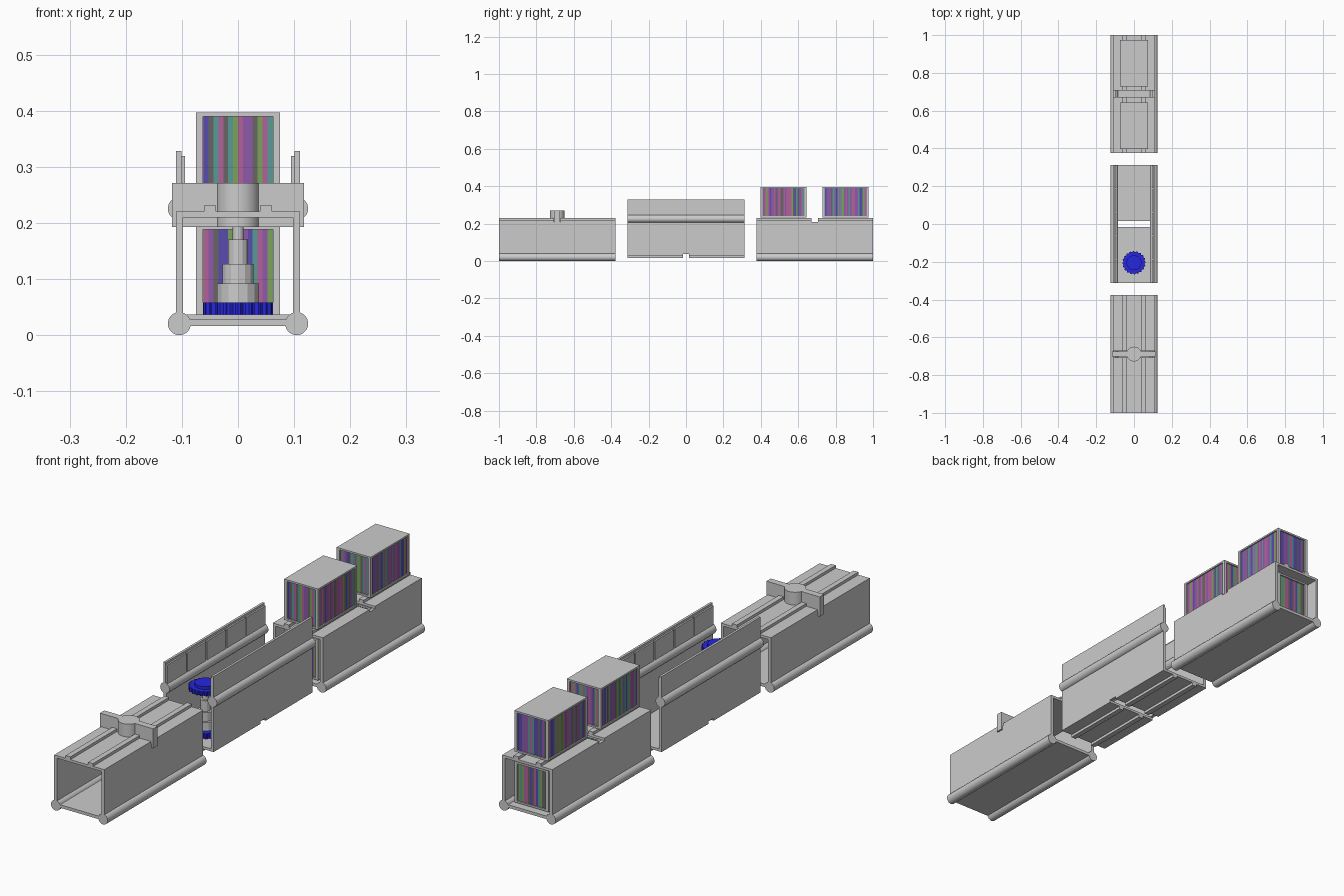
import bpy, bmesh, math, random
from mathutils import Matrix

if "Cube" in bpy.data.objects:
    bpy.data.objects.remove(bpy.data.objects["Cube"])

random.seed(4)


def material(name, rgb):
    m = bpy.data.materials.new(name)
    m.diffuse_color = (*rgb, 1)
    m.use_nodes = True
    m.node_tree.nodes["Principled BSDF"].inputs["Base Color"].default_value = m.diffuse_color
    return m


def finish(name, bm, mat=None, smooth=False):
    bmesh.ops.recalc_face_normals(bm, faces=bm.faces)
    me = bpy.data.meshes.new(name)
    bm.to_mesh(me)
    bm.free()
    ob = bpy.data.objects.new(name, me)
    bpy.context.collection.objects.link(ob)
    if mat:
        me.materials.append(mat)
    if smooth:
        bpy.ops.object.select_all(action='DESELECT')
        ob.select_set(True)
        bpy.context.view_layer.objects.active = ob
        bpy.ops.object.shade_smooth_by_angle()
    return ob


def box(name, x0, x1, y0, y1, z0, z1):
    bm = bmesh.new()
    m = Matrix.Translation(((x0 + x1) / 2, (y0 + y1) / 2, (z0 + z1) / 2))
    m = m @ Matrix.Diagonal((x1 - x0, y1 - y0, z1 - z0, 1))
    bmesh.ops.create_cube(bm, size=1, matrix=m)
    return finish(name, bm)


def prism(name, base, offset, mat=None):
    """Extrude a closed outline of 3D points along offset."""
    bm = bmesh.new()
    f = bm.faces.new([bm.verts.new(p) for p in base])
    r = bmesh.ops.extrude_face_region(bm, geom=[f], use_keep_orig=True)
    vs = [v for v in r['geom'] if isinstance(v, bmesh.types.BMVert)]
    bmesh.ops.translate(bm, verts=vs, vec=offset)
    return finish(name, bm, mat)


def cylinder(name, r, length, loc, axis='Z', sides=32, mat=None, smooth=True):
    bm = bmesh.new()
    m = Matrix.Translation(loc)
    if axis == 'Y':
        m = m @ Matrix.Rotation(math.pi / 2, 4, 'X')
    bmesh.ops.create_cone(bm, cap_ends=True, segments=sides, radius1=r, radius2=r, depth=length, matrix=m)
    return finish(name, bm, mat, smooth)


HALF, SLOT = 0.3115, 0.017


def hull(name, yc, flip=False):
    """Walls, edge tubes and a slotted, railed plate; flipped it becomes an open trough."""
    def zs(a, b):
        return (0.247 - b, 0.247 - a) if flip else (a, b)
    y0, y1 = yc - HALF, yc + HALF
    for s in (-1, 1):
        xa, xb = sorted((s * 0.098, s * 0.1105))
        box(name + "_wall", xa, xb, y0, y1, *zs(0.022, 0.21))
        z = 0.2255 if flip else 0.0205
        cylinder(name + "_edge_tube", 0.0205, 2 * HALF, (s * 0.1045, yc, z), 'Y')
        a, b = (y0, yc - SLOT) if s < 0 else (yc + SLOT, y1)
        box(name + "_plate", -0.1105, 0.1105, a, b, *zs(0.21, 0.22))
        for t in (-1, 1):
            box(name + "_rail", t * 0.05 - 0.0105, t * 0.05 + 0.0105, a, b, *zs(0.219, 0.231))


def floor(name, yc):
    half = [(0.105, 0.016), (0.1, 0.036), (0.093, 0.036), (0.085, 0.028)]
    outline = half + [(-x, z) for x, z in reversed(half)]
    prism(name, [(x, yc - HALF, z) for x, z in outline], (0, 2 * HALF, 0))


# Front section: closed tube with a locking crossbar and round hub
hull("front_hull", -0.6885)
floor("front_floor", -0.6885)
box("locking_crossbar", -0.1175, 0.1175, -0.702, -0.675, 0.193, 0.271)
cylinder("crossbar_hub", 0.039, 0.078, (0, -0.6885, 0.232))

# Middle section: open trough with raised side panels
hull("middle_hull", 0, flip=True)
for s in (-1, 1):
    xa, xb = sorted((s * 0.101, s * 0.1105))
    box("upper_side_panel", xa, xb, -HALF, HALF, 0.235, 0.328)
    xa, xb = sorted((s * 0.0945, s * 0.102))
    step = 2 * HALF / 5
    for i in range(5):
        y = -HALF + i * step
        box("inner_panel", xa, xb, y + 0.003, y + step - 0.003, 0.235, 0.319)

# Stepped mast with toothed blue base and top disc
blue = material("blue", (0.02, 0.02, 0.75))


def toothed_disc(name, z0, z1, teeth=20):
    pts = []
    for i in range(teeth * 4):
        r = 0.062 if i % 4 < 2 else 0.057
        a = math.tau * i / (teeth * 4)
        pts.append((r * math.cos(a), -0.205 + r * math.sin(a), z0))
    prism(name, pts, (0, 0, z1 - z0), blue)


toothed_disc("mast_base_disc", 0.036, 0.058)
for r, z0, z1 in [(0.038, 0.057, 0.092), (0.028, 0.092, 0.127), (0.0185, 0.127, 0.17), (0.0105, 0.17, 0.212)]:
    cylinder("mast_step", r, z1 - z0, (0, -0.205, (z0 + z1) / 2), sides=14, smooth=False)
toothed_disc("mast_top_disc", 0.208, 0.225)
cylinder("mast_cap", 0.04, 0.012, (0, -0.205, 0.23), sides=14, mat=blue, smooth=False)

# Rear section: closed tube holding two crates inside and two on the roof
hull("rear_hull", 0.6885)
floor("rear_floor", 0.6885)
stripes = [material("stripe_%d" % i, c) for i, c in enumerate([
    (0.27, 0.1, 0.4), (0.2, 0.36, 0.1), (0.45, 0.12, 0.33),
    (0.1, 0.07, 0.42), (0.1, 0.32, 0.3), (0.14, 0.13, 0.13)])]


def crate(name, yc, z0):
    hx, hy, z1 = 0.075, 0.123, z0 + 0.163
    y0, y1 = yc - hy, yc + hy
    box(name + "_bottom", -hx, hx, y0, y1, z0, z0 + 0.007)
    box(name + "_lid", -hx, hx, y0, y1, z1 - 0.007, z1)
    for sx in (-1, 1):
        for sy in (-1, 1):
            xa, xb = sorted((sx * 0.0625, sx * hx))
            ya, yb = sorted((sy * (hy - 0.011), sy * hy))
            box(name + "_post", xa, xb, yc + ya, yc + yb, z0, z1)
    # slightly recessed striped sides
    px, py = hx - 0.005, hy - 0.005
    corners = [(-px, -py), (px, -py), (px, py), (-px, py)]
    bm = bmesh.new()
    ring = []
    for i, (ax, ay) in enumerate(corners):
        bx, by = corners[(i + 1) % 4]
        n = 16 if i % 2 == 0 else 28
        for k in range(n):
            x, y = ax + (bx - ax) * k / n, yc + ay + (by - ay) * k / n
            ring.append((bm.verts.new((x, y, z0 + 0.003)), bm.verts.new((x, y, z1 - 0.003))))
    for i, (a, b) in enumerate(ring):
        c, d = ring[(i + 1) % len(ring)]
        bm.faces.new((a, c, d, b)).material_index = random.randrange(len(stripes))
    ob = finish(name + "_striped_sides", bm)
    for m in stripes:
        ob.data.materials.append(m)


for y in (0.521, 0.852):
    crate("inner_crate", y, 0.032)
    crate("roof_crate", y, 0.234)
